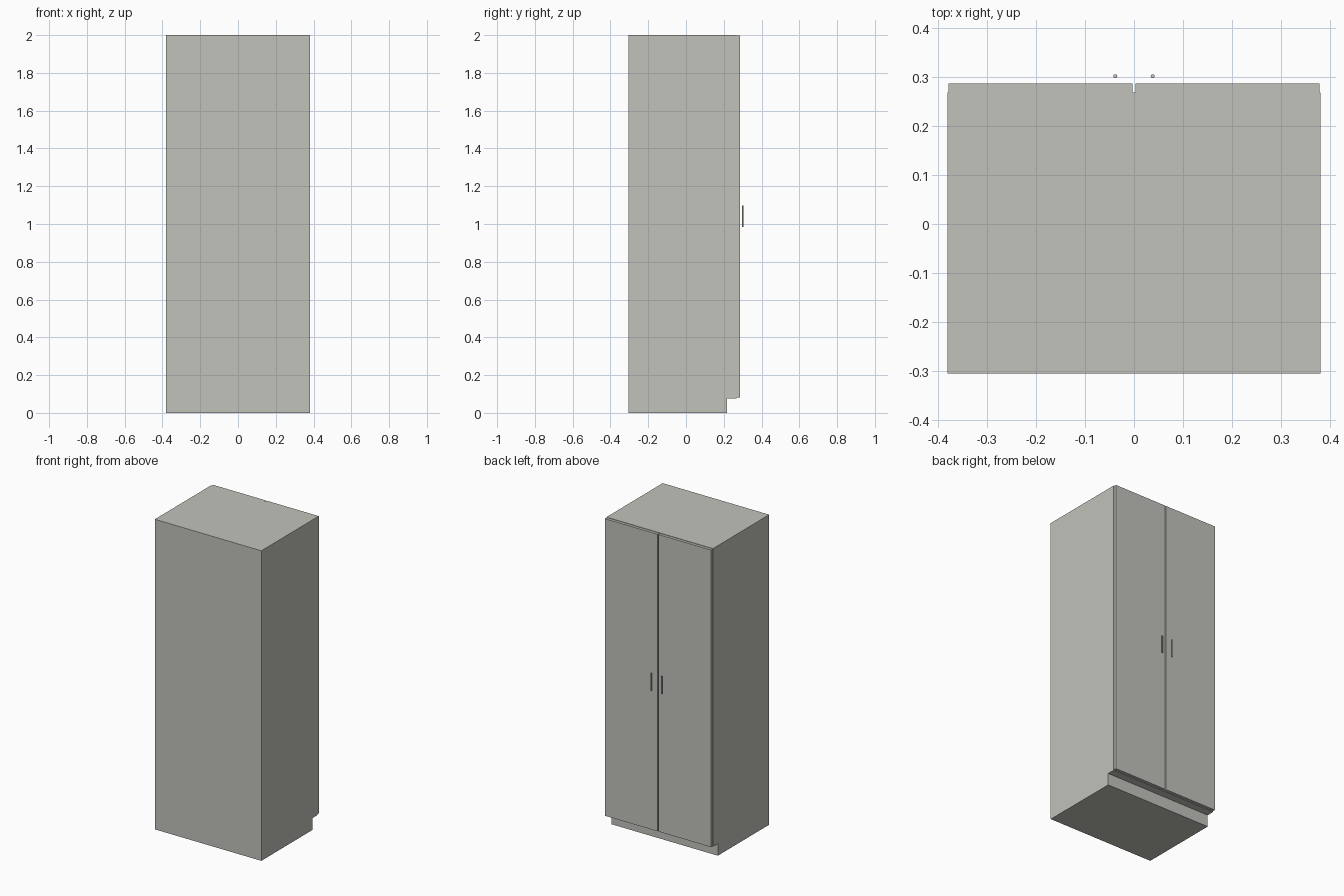
import bpy
import bmesh
import math

cube = bpy.data.objects.get("Cube")
if cube:
    bpy.data.objects.remove(cube, do_unlink=True)

# One warm grey finish for everything
grey = bpy.data.materials.new("warm_grey")
grey.use_nodes = True
colour = (0.54, 0.54, 0.50, 1)
grey.diffuse_color = colour
grey.node_tree.nodes["Principled BSDF"].inputs["Base Color"].default_value = colour


def add_object(name, bm):
    bmesh.ops.recalc_face_normals(bm, faces=bm.faces)
    mesh = bpy.data.meshes.new(name)
    bm.to_mesh(mesh)
    bm.free()
    mesh.materials.append(grey)
    obj = bpy.data.objects.new(name, mesh)
    bpy.context.collection.objects.link(obj)
    return obj


def extrude_profile(name, profile, x0, x1):
    """Extrude a (y, z) outline from x0 to x1."""
    bm = bmesh.new()
    face = bm.faces.new([bm.verts.new((x0, y, z)) for y, z in profile])
    moved = bmesh.ops.extrude_face_region(bm, geom=[face])["geom"]
    verts = [v for v in moved if isinstance(v, bmesh.types.BMVert)]
    bmesh.ops.translate(bm, verts=verts, vec=(x1 - x0, 0, 0))
    return add_object(name, bm)


back, front, kick = -0.305, 0.268, 0.218
door_front, height, kick_top = 0.286, 2.0, 0.077

# Carcass with a recessed toe kick
extrude_profile("cabinet_body", [
    (back, 0), (kick, 0), (kick, kick_top),
    (front, kick_top), (front, height), (back, height)], -0.38, 0.38)

# Pair of doors with a narrow gap, each with an upright bar handle
for side, sign in (("left", 1), ("right", -1)):
    extrude_profile(side + "_door", [
        (front, 0.081), (door_front, 0.081),
        (door_front, 1.997), (front, 1.997)], sign * 0.003, sign * 0.378)

    bm = bmesh.new()
    bmesh.ops.create_cone(bm, cap_ends=True, segments=16,
                          radius1=0.004, radius2=0.004, depth=0.112)
    bmesh.ops.translate(bm, verts=bm.verts, vec=(sign * 0.038, 0.301, 1.041))
    handle = add_object(side + "_handle", bm)
    bpy.ops.object.select_all(action="DESELECT")
    handle.select_set(True)
    bpy.context.view_layer.objects.active = handle
    bpy.ops.object.shade_smooth_by_angle(angle=math.radians(40))
